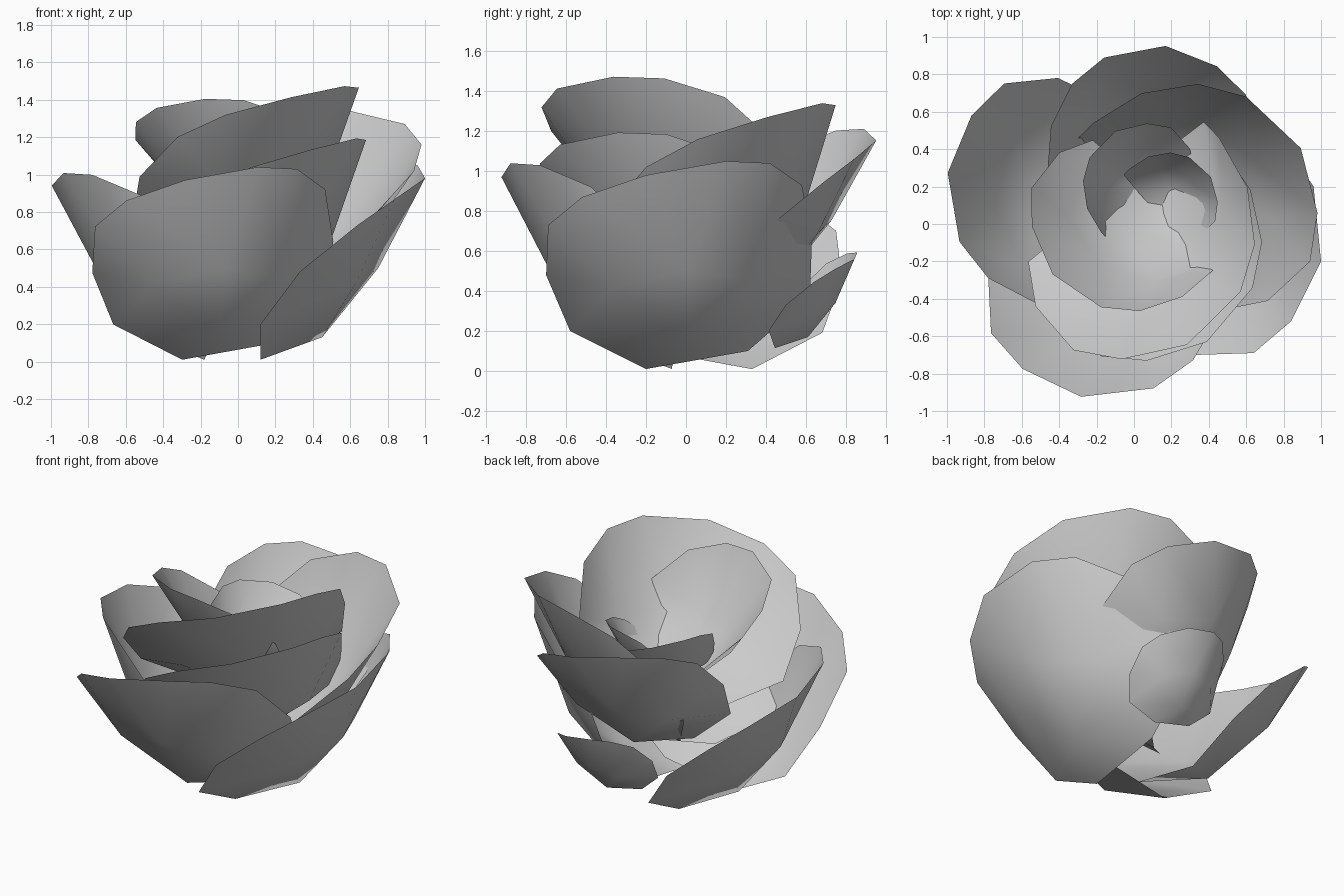
import bpy
from math import radians
from mathutils import Matrix, Vector

if "Cube" in bpy.data.objects:
    bpy.data.objects.remove(bpy.data.objects["Cube"])

# One petal: a tilted 12-sided rim and four points that form its cupped belly
RIM = [(-.23, -.20, .01), (-.23, -.58, .20), (-.02, -.70, .48), (.29, -.69, .73),
       (.49, -.52, .87), (.65, -.20, .98), (.61, .20, 1.05), (.46, .42, 1.04),
       (.20, .58, .93), (-.10, .63, .65), (-.22, .62, .37), (-.23, .31, .10)]
BELLY = [(.10, 0, .13), (.28, -.37, .42), (.40, .02, .50), (.24, .37, .45)]
NEAREST = [12, 12, 13, 13, 13, 14, 14, 15, 15, 15, 15, 12]


def petal(name, x, y, z, turn, size, height):
    """Place a copy of the petal, turned about z, with its cup centre at x, y."""
    place = (Matrix.Translation((x, y, z)) @ Matrix.Rotation(radians(turn), 4, 'Z')
             @ Matrix.Diagonal((size, size, height, 1)))
    verts = [place @ Vector(p) for p in RIM + BELLY]
    faces = [(12, 13, 14), (12, 14, 15)]
    for i in range(12):
        j = (i + 1) % 12
        a, b = NEAREST[i], NEAREST[j]
        faces.append((i, j, a) if a == b else (i, j, b, a))
    mesh = bpy.data.meshes.new(name)
    mesh.from_pydata(verts, [], faces)
    mesh.shade_smooth()
    obj = bpy.data.objects.new(name, mesh)
    bpy.context.collection.objects.link(obj)
    return obj


# Outer petals
petal("outer_petal_front", -.10, -.29, 0, -89, .97, .99)
petal("outer_petal_right", .35, 0, 0, 0, 1, 1)
petal("outer_petal_left", -.38, .13, 0, 184, .93, .96)
petal("outer_petal_back", .05, .40, .34, 95, .83, .83)

# Middle petals, spiralling upwards
petal("middle_petal_low", .10, -.06, .29, -46, .94, .86)
petal("middle_petal_right", .27, .13, .29, 41, 1, 1)
petal("middle_petal_high", .03, -.015, .58, -51, 1, .85)

# Inner petals around the heart
petal("inner_petal_left", .01, .02, .68, 230, .78, .69)
petal("inner_petal_back", .03, .19, .65, 130, .49, .47)
petal("inner_petal_heart", .17, .14, .70, 42, .39, .37)

# Small low petal at the back
petal("small_back_petal", .14, .565, .11, 80, .46, .46)
